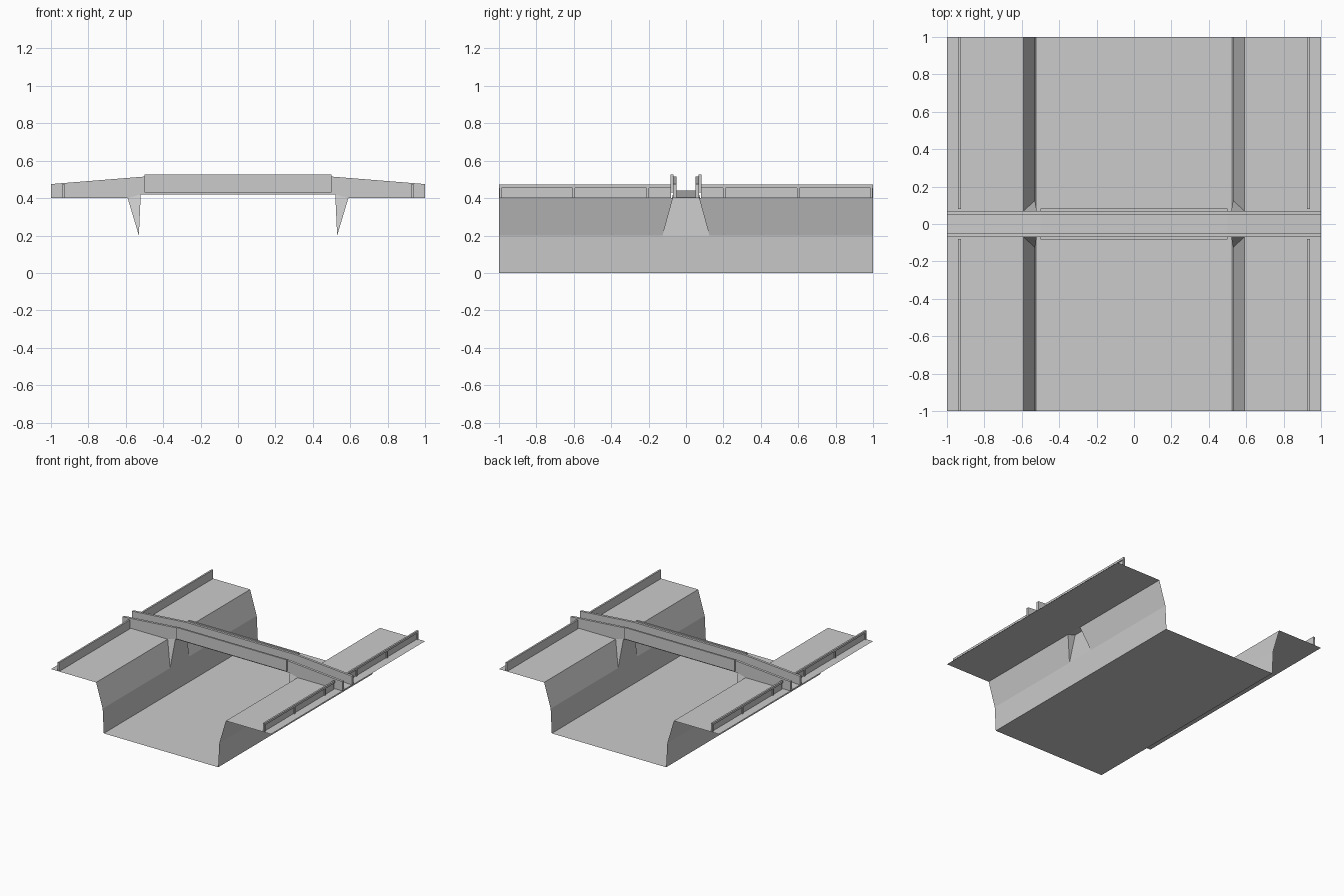
import bpy

cube = bpy.data.objects.get("Cube")
if cube:
    bpy.data.objects.remove(cube)

concrete = bpy.data.materials.new("concrete_grey")
concrete.use_nodes = True
GREY = (0.6, 0.6, 0.6, 1)
concrete.diffuse_color = GREY
concrete.node_tree.nodes["Principled BSDF"].inputs["Base Color"].default_value = GREY


def make(name, verts, faces):
    mesh = bpy.data.meshes.new(name)
    mesh.from_pydata(verts, [], faces)
    mesh.materials.append(concrete)
    obj = bpy.data.objects.new(name, mesh)
    bpy.context.collection.objects.link(obj)
    return obj


def sheet(name, polygons):
    """Thin open surface from separate polygons."""
    verts, faces = [], []
    for poly in polygons:
        faces.append(range(len(verts), len(verts) + len(poly)))
        verts += poly
    return make(name, verts, faces)


def slab(name, outline, y0, y1):
    """Solid made by extruding an x-z outline along y."""
    n = len(outline)
    verts = [(x, y, z) for y in (y0, y1) for x, z in outline]
    faces = [range(n), range(2 * n - 1, n - 1, -1)]
    faces += [(i, i + n, (i + 1) % n + n, (i + 1) % n) for i in range(n)]
    return make(name, verts, faces)


def box_outline(x0, x1, z0, z1):
    return [(x0, z0), (x1, z0), (x1, z1), (x0, z1)]


def mirrored(half):
    return half + [(-x, z) for x, z in reversed(half)]


# Channel dimensions
BANK, LEDGE, FLOOR = 0.59, 0.53, 0.52
TOP, MID = 0.4, 0.2
NECK, FOOT = 0.07, 0.125

# Channel floor
sheet("channel_floor", [[(-FLOOR, -1, 0), (FLOOR, -1, 0), (FLOOR, 1, 0), (-FLOOR, 1, 0)]])

for s, side in ((1, "left"), (-1, "right")):
    # Banks and walls, with the slope open behind the abutment
    sheet(side + "_bank", [[(s * BANK, -1, TOP), (s, -1, TOP), (s, 1, TOP), (s * BANK, 1, TOP)]])
    sheet(side + "_lower_wall", [[(s * FLOOR, -1, 0), (s * LEDGE, -1, MID),
                                  (s * LEDGE, 1, MID), (s * FLOOR, 1, 0)]])
    sheet(side + "_sloped_wall", [[(s * BANK, t, TOP), (s * LEDGE, t, MID),
                                   (s * LEDGE, t * FOOT, MID), (s * BANK, t * NECK, TOP)]
                                  for t in (-1, 1)])
    # Abutment: upright face with flared triangular cheeks
    face = [(s * LEDGE, -FOOT, MID), (s * LEDGE, FOOT, MID),
            (s * FLOOR, NECK, 0.42), (s * FLOOR, -NECK, 0.42)]
    cheeks = [[(s * BANK, t * NECK, TOP), (s * LEDGE, t * FOOT, MID), (s * FLOOR, t * NECK, 0.42)]
              for t in (-1, 1)]
    sheet(side + "_abutment", [face] + cheeks)

    # Guard rails with a lip and posts on the outer side
    for t, end in ((-1, "front"), (1, "back")):
        y0, y1 = sorted((t * 0.08, t))
        name = f"{side}_{end}_rail"
        slab(name, box_outline(s * 0.926, s * 0.93, TOP, 0.472), y0, y1)
        slab(name + "_lip", box_outline(s * 0.93, s * 0.94, 0.455, 0.472), y0, y1)
        for i, y in enumerate((0.205, 0.6, 0.992)):
            slab(f"{name}_post_{i}", box_outline(s * 0.93, s * 0.94, TOP, 0.455),
                 t * y - 0.006, t * y + 0.006)

# Bridge deck, rising from both ends
slab("bridge_deck", mirrored([(0.5, 0.44), (1, 0.403), (1, TOP), (BANK, TOP), (FLOOR, 0.42)]),
     -0.05, 0.05)

# Parapets: tapered walls with a raised panel outside the span
for t, end in ((-1, "front"), (1, "back")):
    y = sorted((t * 0.05, t * 0.07))
    slab(end + "_parapet", mirrored([(0.5, 0.515), (1, 0.475), (1, TOP), (BANK, TOP), (FLOOR, 0.42)]), *y)
    y = sorted((t * 0.068, t * 0.082))
    slab(end + "_parapet_panel", box_outline(-0.5, 0.5, 0.43, 0.525), *y)

# Consistent outward normals
import bmesh
for obj in bpy.context.collection.objects:
    if obj.type == 'MESH':
        bm = bmesh.new()
        bm.from_mesh(obj.data)
        bmesh.ops.recalc_face_normals(bm, faces=bm.faces)
        bm.to_mesh(obj.data)
        bm.free()
